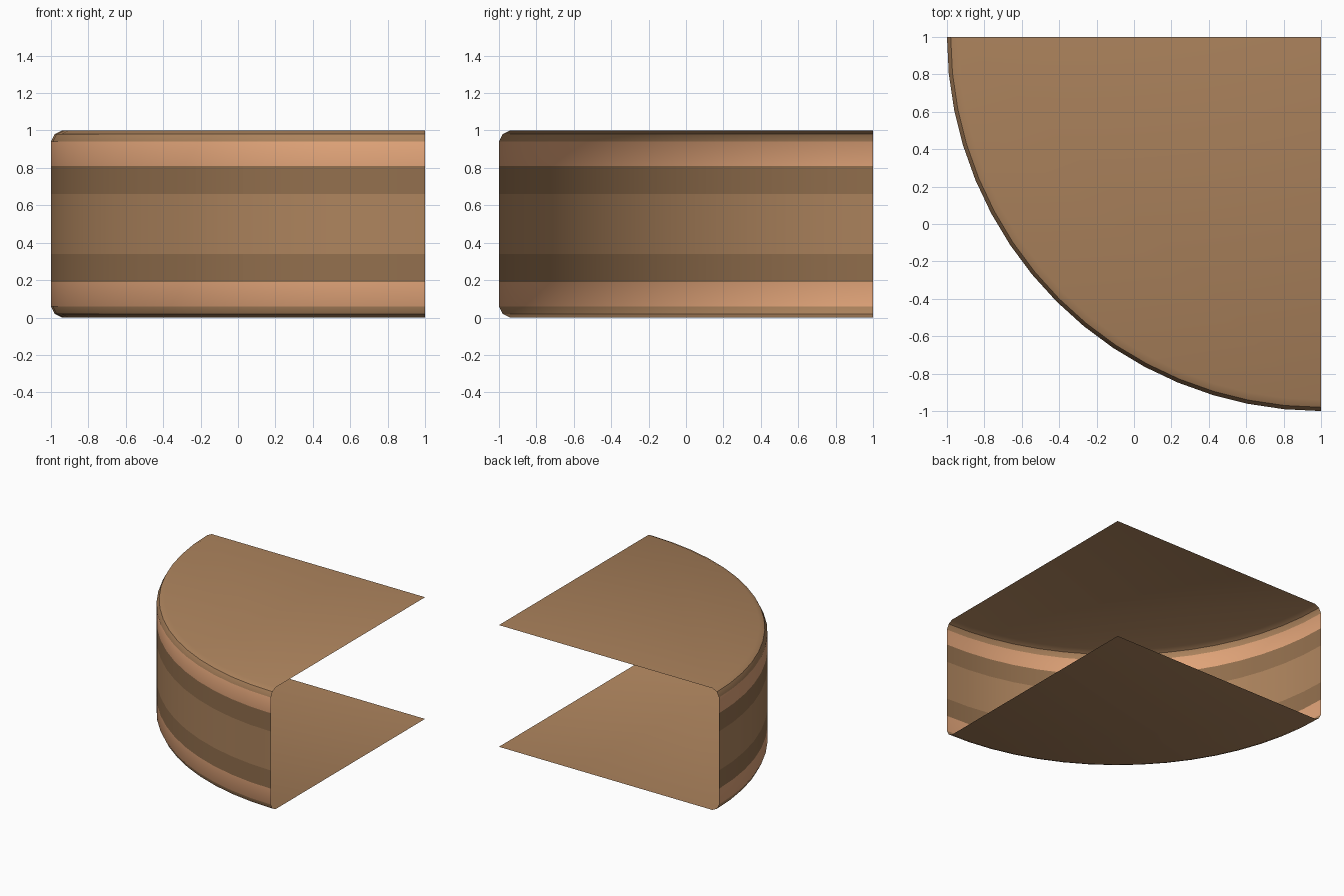
import bpy, bmesh, math

if "Cube" in bpy.data.objects:
    bpy.data.objects.remove(bpy.data.objects["Cube"])

CENTRE = (1, 1)
STEPS = 16

def material(name, rgb):
    m = bpy.data.materials.new(name)
    m.diffuse_color = (*rgb, 1)
    m.use_nodes = True
    m.node_tree.nodes["Principled BSDF"].inputs["Base Color"].default_value = m.diffuse_color
    return m

# Radius, height and colour of the band above each point (0 tan, 1 dark, 2 orange)
profile = [(1.94, 0, 0), (1.98, 0.02, 0), (2, 0.06, 2), (2, 0.19, 1), (2, 0.34, 0),
           (2, 0.66, 1), (2, 0.81, 2), (2, 0.94, 0), (1.98, 0.98, 0), (1.94, 1, 0)]

bm = bmesh.new()

# Curved banded wall, a quarter turn from the left end to the front end
rings = []
for r, z, _ in profile:
    angles = [math.pi + math.pi / 2 * i / STEPS for i in range(STEPS + 1)]
    rings.append([bm.verts.new((CENTRE[0] + r * math.cos(a), CENTRE[1] + r * math.sin(a), z))
                  for a in angles])
for low, high, (_, _, colour) in zip(rings, rings[1:], profile):
    for i in range(STEPS):
        f = bm.faces.new((low[i], low[i + 1], high[i + 1], high[i]))
        f.material_index = colour

# Flat top and bottom sheets meeting at the corner; both straight sides stay open
bm.faces.new([bm.verts.new((*CENTRE, 1))] + rings[-1])
bm.faces.new([bm.verts.new((*CENTRE, 0))] + rings[0][::-1])

mesh = bpy.data.meshes.new("quarter_round_shell")
bm.to_mesh(mesh)
bm.free()
shell = bpy.data.objects.new("quarter_round_shell", mesh)
bpy.context.collection.objects.link(shell)
for name, rgb in (("tan", (0.42, 0.23, 0.11)), ("dark_band", (0.29, 0.16, 0.075)),
                  ("orange_band", (0.75, 0.37, 0.19))):
    mesh.materials.append(material(name, rgb))

# Smooth around the curve, crisp at the rim
bpy.context.view_layer.objects.active = shell
shell.select_set(True)
bpy.ops.object.shade_smooth_by_angle(angle=math.radians(30))
